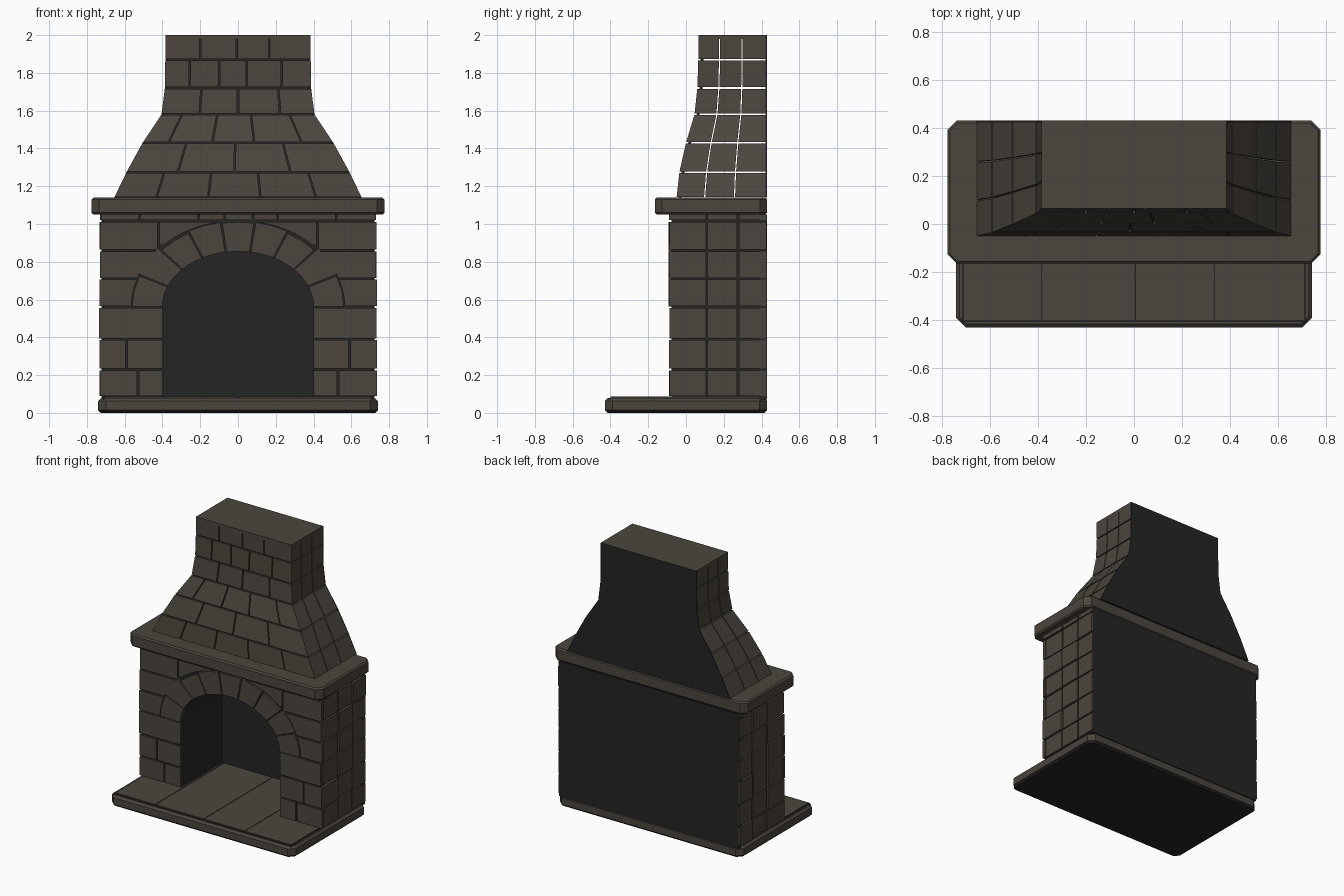
import bpy, bmesh, math, random
from mathutils import Vector

random.seed(4)
cube = bpy.data.objects.get("Cube")
if cube:
    bpy.data.objects.remove(cube, do_unlink=True)


def material(name, rgb):
    m = bpy.data.materials.new(name)
    m.use_nodes = True
    m.diffuse_color = (*rgb, 1)
    m.node_tree.nodes["Principled BSDF"].inputs["Base Color"].default_value = (*rgb, 1)
    return m


STONE = material("warm grey stone", (0.070, 0.060, 0.047))
SOOT = material("dark mortar", (0.018, 0.018, 0.018))
GAP = 0.005
BACK = 0.43


def prism(bm, pts, depth):
    """Extrude a polygon of 3D points along the depth vector."""
    depth = Vector(depth)
    a = [bm.verts.new(p) for p in pts]
    b = [bm.verts.new(Vector(p) + depth) for p in pts]
    n = len(a)
    bm.faces.new(a)
    bm.faces.new(b[::-1])
    for i in range(n):
        bm.faces.new((a[i], b[i], b[(i + 1) % n], a[(i + 1) % n]))


def box(bm, lo, hi):
    (x0, y0, z0), (x1, y1, z1) = lo, hi
    prism(bm, [(x0, y0, z0), (x1, y0, z0), (x1, y1, z0), (x0, y1, z0)], (0, 0, z1 - z0))


def finish(name, bm, mat, bevel=0):
    bmesh.ops.recalc_face_normals(bm, faces=bm.faces)
    me = bpy.data.meshes.new(name)
    bm.to_mesh(me)
    bm.free()
    me.materials.append(mat)
    ob = bpy.data.objects.new(name, me)
    bpy.context.collection.objects.link(ob)
    if bevel:
        mod = ob.modifiers.new("worn edge", "BEVEL")
        mod.width, mod.segments = bevel, 1
        mod.limit_method, mod.angle_limit = "ANGLE", math.radians(50)
    return ob


def slab(name, hx, y0, z0, z1, cut, bevel):
    """Plate with clipped corners."""
    pts = []
    for sx, sy in ((-1, -1), (1, -1), (1, 1), (-1, 1)):
        y = BACK if sy > 0 else y0
        pair = [(sx * hx, y - sy * cut, z0), (sx * (hx - cut), y, z0)]
        pts += pair if sx * sy > 0 else pair[::-1]
    bm = bmesh.new()
    prism(bm, pts, (0, 0, z1 - z0))
    return finish(name, bm, STONE, bevel)


# Hearth slab with a dark underside, and its paving
hearth = slab("hearth_slab", 0.74, -0.43, 0, 0.078, 0.04, 0.014)
hearth.data.materials.append(SOOT)
for f in hearth.data.polygons:
    f.material_index = int(f.normal.z < -0.9)
bm = bmesh.new()
box(bm, (-0.715, -0.408, 0.07), (0.715, 0.42, 0.080))
finish("hearth_mortar", bm, SOOT)
bm = bmesh.new()
joints = [-0.71, -0.385, 0.005, 0.335, 0.71]
for a, b in zip(joints, joints[1:]):
    box(bm, (a + GAP / 2, -0.4, 0.07), (b - GAP / 2, 0.41, 0.086))
finish("hearth_paving", bm, STONE)

# Arch shape
SPRING, FLOOR, TOP, FRONT = 0.56, 0.085, 1.05, -0.09


def arch(t, rx, rz):
    return rx * math.cos(t), SPRING + rz * math.sin(t)


# Dark body with arched firebox
bm = bmesh.new()
curve = [arch(math.pi * i / 24, 0.4, 0.295) for i in range(25)]
outline = [(0.715, FLOOR), (0.715, TOP), (-0.715, TOP), (-0.715, FLOOR), (-0.4, FLOOR)]
outline += curve[::-1] + [(0.4, FLOOR)]
prism(bm, [(x, FRONT + 0.014, z) for x, z in outline], (0, 0.47, 0))
box(bm, (-0.722, 0.39, 0.07), (0.722, BACK, TOP))
finish("firebox_body", bm, SOOT)

# Front wall stones, trimmed where they meet the arch
ROWS = [FLOOR, 0.23, 0.39, SPRING, 0.71, 0.86, 1.015, 1.055]
SPLITS = [[0.53], [0.59], [], [], [], [0.42], []]


def arch_edge(z):
    if z < SPRING:
        return 0.4
    return 0.565 * math.sqrt(max(0, 1 - ((z - SPRING) / 0.46) ** 2))


bm = bmesh.new()
for sx in (-1, 1):
    for z0, z1, split in zip(ROWS[:-2], ROWS[1:], SPLITS):
        z0, z1 = z0 + GAP, z1 - GAP
        edges = [0.725 + random.uniform(0, 0.012)] + split + [0]
        for outer, inner in zip(edges, edges[1:]):
            outer -= GAP if outer < 0.7 else 0
            zs = [z0 + (z1 - z0) * i / 6 for i in range(7)]
            zs = [z for z in zs if arch_edge(z) < outer - 0.01]
            pts = [(outer, zs[-1]), (outer, zs[0])]
            pts += [(max(inner + GAP, arch_edge(z)), z) for z in zs]
            y = FRONT + random.uniform(0, 0.004)
            prism(bm, [(sx * x, y, z) for x, z in pts], (0, 0.025, 0))
joints = [-0.73, -0.52, -0.21, -0.07, 0.08, 0.21, 0.52, 0.73]
for a, b in zip(joints, joints[1:]):
    box(bm, (a + GAP, FRONT, ROWS[-2] + GAP), (b - GAP, FRONT + 0.03, TOP))
finish("front_wall_stones", bm, STONE)

# Wedge stones around the arch
bm = bmesh.new()
angles = [0, 0.38, 0.74, 1.08, 1.41]
angles += [math.pi - t for t in angles[::-1]]
for i, (a, b) in enumerate(zip(angles, angles[1:])):
    g = 0.009
    lift = (0.0, 0.01, -0.01, 0.0, -0.005)[min(i, 8 - i)]
    ts = [a + g + (b - a - 2 * g) * k / 4 for k in range(5)]
    pts = [arch(t, 0.4, 0.295) for t in ts]
    pts += [arch(t, 0.56 + lift, 0.455 + lift) for t in ts[::-2]]
    prism(bm, [(x, FRONT - 0.003, z) for x, z in pts], (0, 0.03, 0))
finish("arch_stones", bm, STONE)

# Side wall stones
bm = bmesh.new()
columns = [FRONT + 0.002 - GAP, 0.11, 0.275, BACK + GAP - 0.004]
for sx in (-1, 1):
    for z0, z1 in zip(ROWS, ROWS[1:]):
        for y0, y1 in zip(columns, columns[1:]):
            x = 0.725 + random.uniform(0, 0.009)
            box(bm, (sx * 0.70, y0 + GAP, z0 + GAP), (sx * x, y1 - GAP, z1 - GAP))
finish("side_wall_stones", bm, STONE)

# Mantel shelf
slab("mantel_shelf", 0.775, -0.165, TOP, 1.14, 0.038, 0.01)

# Hood and chimney: height, half width and front depth of each course
COURSES = [(1.14, 0.655, -0.05), (1.275, 0.59, -0.035), (1.43, 0.505, 0.0),
           (1.58, 0.405, 0.045), (1.72, 0.387, 0.06), (1.87, 0.385, 0.065),
           (2.0, 0.385, 0.065)]
HOOD_JOINTS = [[-.66, -.24, .18, .63], [-.54, -.03, .47], [-.73, -.27, .17, .67],
               [-.5, 0, .55], [-.66, -.26, .12, .6], [-.52, -.02, .43]]
front, sides, lining = bmesh.new(), bmesh.new(), bmesh.new()
for low, high, joints in zip(COURSES, COURSES[1:], HOOD_JOINTS):
    lo, hi = Vector(low), Vector(high)
    # dark lining behind the front stones
    (z0, w0, y0), (z1, w1, y1) = lo, hi
    prism(lining, [(-w0 + .01, y0 + .012, z0), (w0 - .01, y0 + .012, z0),
                   (w1 - .01, y1 + .012, z1), (-w1 + .01, y1 + .012, z1)], (0, 0.015, 0))
    g = 0.004 / (z1 - z0)
    (z0, w0, y0), (z1, w1, y1) = lo.lerp(hi, g), lo.lerp(hi, 1 - g if z1 < 2 else 1)
    cuts = [-1] + joints + [1]
    for a, b in zip(cuts, cuts[1:]):
        ga, gb = (0 if a == -1 else 0.004), (0 if b == 1 else 0.004)
        prism(front, [(a * w0 + ga, y0, z0), (b * w0 - gb, y0, z0),
                      (b * w1 - gb, y1, z1), (a * w1 + ga, y1, z1)], (0, 0.02, 0))
    # three open-jointed stones on each flank
    end = BACK - 0.008
    for sx in (-1, 1):
        for a, b in ((0, .315), (.315, .65), (.65, 1)):
            ga, gb = (0 if a == 0 else 0.003), (0 if b == 1 else 0.003)

            def at(y, t, gap):
                return y + (end - y) * t + gap
            prism(sides, [(sx * w0, at(y0, a, ga), z0), (sx * w0, at(y0, b, -gb), z0),
                          (sx * w1, at(y1, b, -gb), z1), (sx * w1, at(y1, a, ga), z1)],
                  (-sx * 0.02, 0, 0))
finish("hood_front_stones", front, STONE)
finish("hood_side_stones", sides, STONE)
finish("hood_lining", lining, SOOT)

# Dark back of the hood and the chimney cap
bm = bmesh.new()
pts = [(w, BACK, z) for z, w, y in COURSES]
pts += [(-x, y, z) for x, y, z in pts[::-1]]
prism(bm, pts, (0, -0.008, 0))
finish("hood_back", bm, SOOT)
bm = bmesh.new()
box(bm, (-0.385, 0.065, 1.98), (0.385, BACK - 0.001, 2.001))
finish("chimney_cap", bm, STONE)
